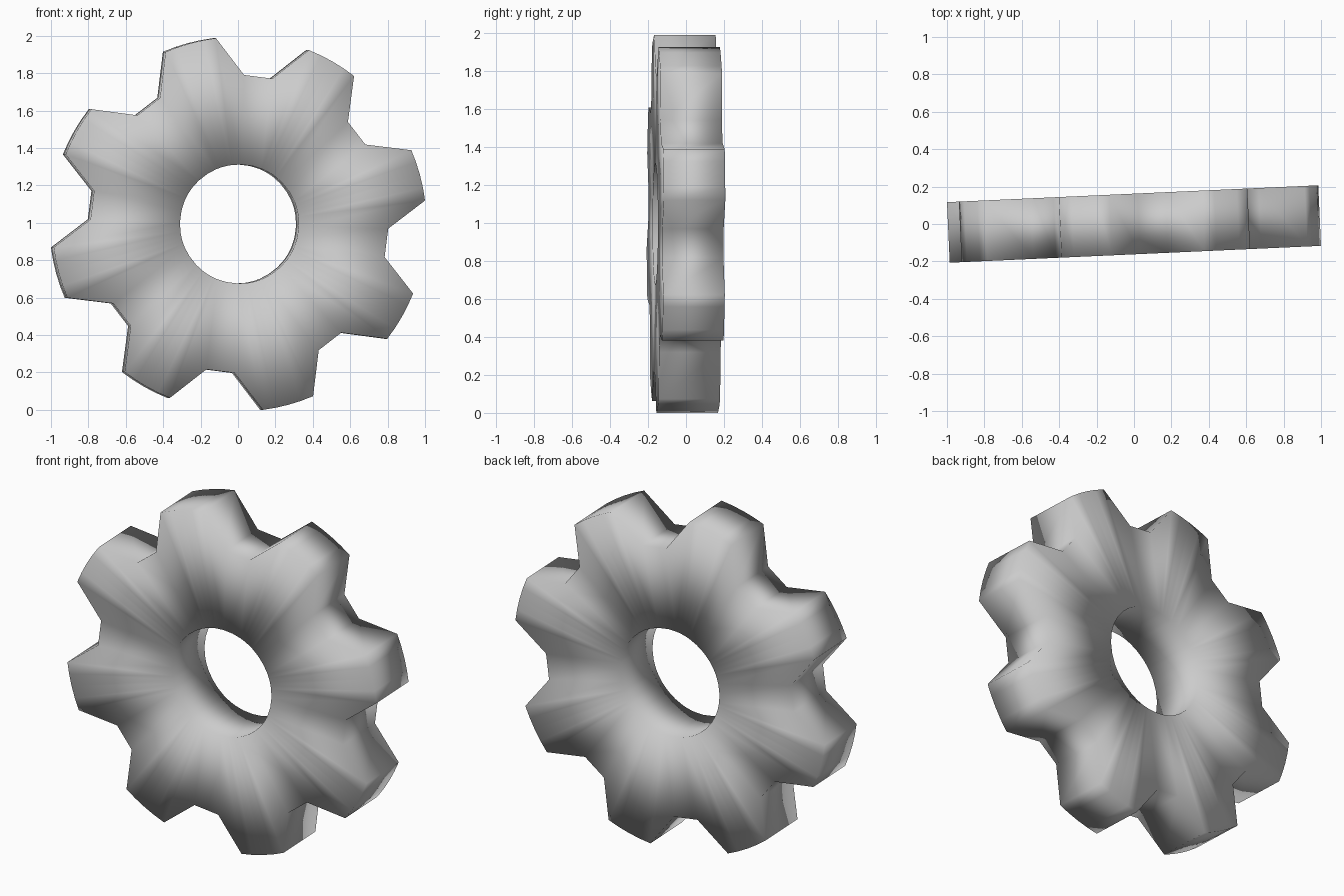
import bpy, bmesh
from math import radians, sin, cos

if "Cube" in bpy.data.objects:
    bpy.data.objects.remove(bpy.data.objects["Cube"])

TEETH = 8
R_TIP, R_ROOT, R_HOLE = 1.0015, 0.797, 0.318
HALF_T = 0.162
CENTER_Z = 0.9935
FIRST = 15.2          # angle of the first tooth, degrees

# One tooth: (angle from tooth centre, radius)
tooth = [(-17, R_ROOT), (-8, R_TIP), (-4, R_TIP), (0, R_TIP),
         (4, R_TIP), (8, R_TIP), (17, R_ROOT)]
outline = [(radians(FIRST + 360 / TEETH * k + a), r)
           for k in range(TEETH) for a, r in tooth]

bm = bmesh.new()


def ring(y, hole):
    return [bm.verts.new(((R_HOLE if hole else r) * cos(a), y,
                          (R_HOLE if hole else r) * sin(a)))
            for a, r in outline]


# Loops around the section: front rim, back rim, back hole, front hole
loops = [ring(-HALF_T, False), ring(HALF_T, False),
         ring(HALF_T, True), ring(-HALF_T, True)]
n = len(outline)
for i in range(4):
    p, q = loops[i], loops[(i + 1) % 4]
    for j in range(n):
        k = (j + 1) % n
        bm.faces.new((p[j], p[k], q[k], q[j]))
bmesh.ops.recalc_face_normals(bm, faces=bm.faces)
for f in bm.faces:
    f.smooth = True   # soft shading over the whole wheel

mesh = bpy.data.meshes.new("gear_wheel")
bm.to_mesh(mesh)
bm.free()
gear = bpy.data.objects.new("gear_wheel", mesh)
bpy.context.collection.objects.link(gear)

# Stand on the ground, turned slightly about the vertical
gear.location = (0, 0, CENTER_Z)
gear.rotation_euler = (0, 0, radians(2.6))
